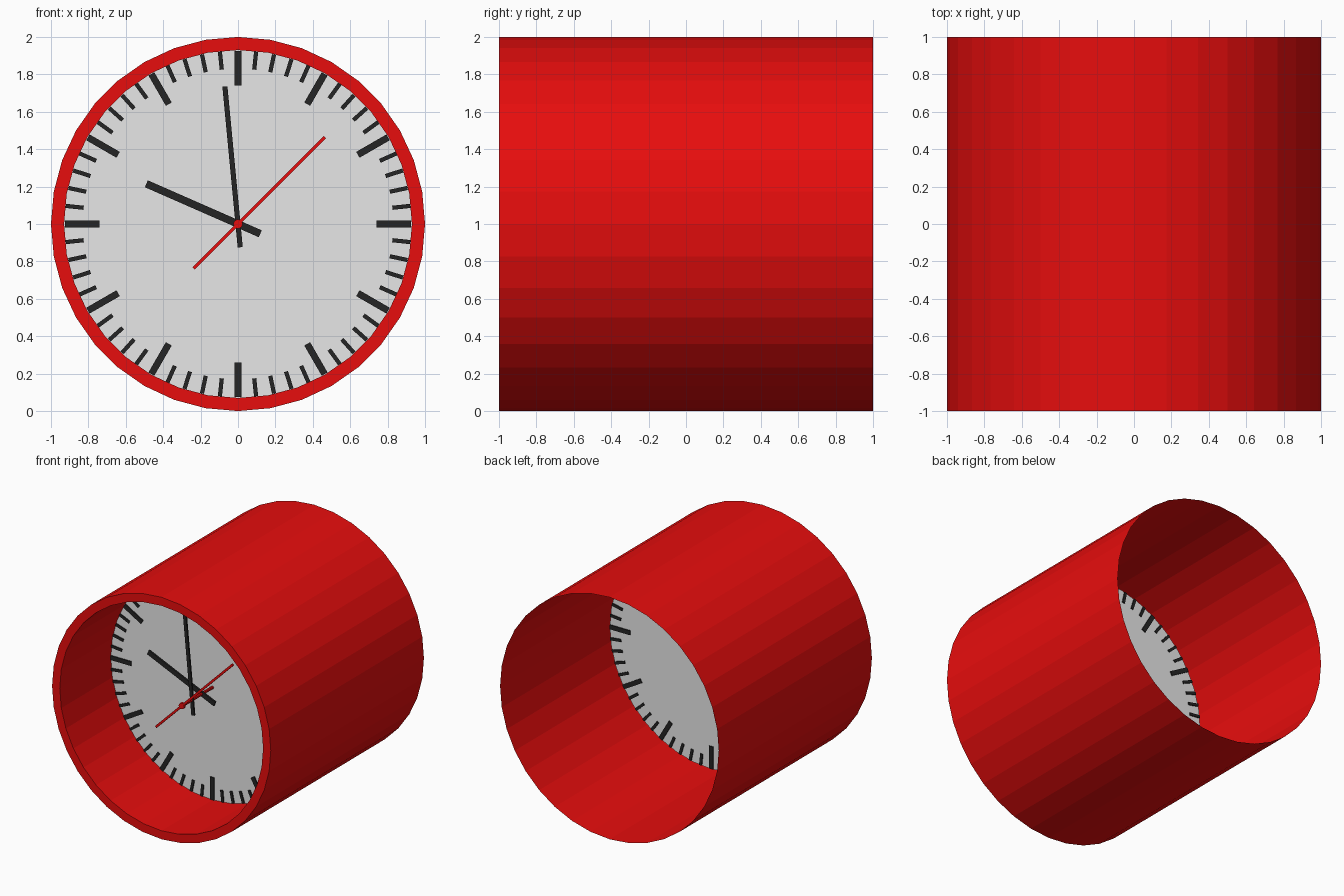
import bpy, bmesh, math
from mathutils import Matrix

if "Cube" in bpy.data.objects:
    bpy.data.objects.remove(bpy.data.objects["Cube"])

SIDES = 36
CENTRE_Z = 1.0
DIAL_Y = -0.333


def material(name, rgb):
    m = bpy.data.materials.new(name)
    m.diffuse_color = (*rgb, 1.0)
    m.use_nodes = True
    m.node_tree.nodes["Principled BSDF"].inputs["Base Color"].default_value = m.diffuse_color
    return m


RED = material("red", (0.8, 0.004, 0.004))
GREY = material("light_grey", (0.8, 0.8, 0.8))
BLACK = material("black", (0.018, 0.018, 0.018))


def finish(name, bm, mat):
    mesh = bpy.data.meshes.new(name)
    bm.to_mesh(mesh)
    bm.free()
    mesh.materials.append(mat)
    ob = bpy.data.objects.new(name, mesh)
    ob.location.z = CENTRE_Z
    bpy.context.collection.objects.link(ob)
    return ob


def ring(bm, radius, y, sides=SIDES):
    return [bm.verts.new((radius * math.cos(2 * math.pi * i / sides), y,
                          radius * math.sin(2 * math.pi * i / sides))) for i in range(sides)]


def lathe(name, profile, mat, sides=SIDES, cap=False):
    """Sweep (radius, y) points round the clock's axis, optionally capping both ends."""
    bm = bmesh.new()
    rings = [ring(bm, r, y, sides) for r, y in profile]
    for a, b in zip(rings, rings[1:]):
        for i in range(sides):
            j = (i + 1) % sides
            bm.faces.new((a[i], a[j], b[j], b[i]))
    if cap:
        bm.faces.new(rings[0])
        bm.faces.new(rings[-1])
        bmesh.ops.recalc_face_normals(bm, faces=bm.faces)
    return finish(name, bm, mat)


def add_bar(bm, turn, r0, r1, width, y, thick):
    """Radial box from r0 to r1, turned clockwise from twelve o'clock."""
    m = (Matrix.Rotation(turn, 4, 'Y')
         @ Matrix.Translation((0, y, (r0 + r1) / 2))
         @ Matrix.Diagonal((width, thick, r1 - r0, 1)))
    bmesh.ops.create_cube(bm, size=1, matrix=m)


def hand(name, dx, dz, tail, width, y, mat):
    bm = bmesh.new()
    add_bar(bm, math.atan2(dx, dz), -tail, math.hypot(dx, dz), width, y, 0.015)
    return finish(name, bm, mat)


# Case: open-backed tube, front rim, and inner sleeve down to the dial
lathe("case", [(1, 1), (1, -1), (0.93, -1), (0.93, DIAL_Y)], RED)

# Dial
bm = bmesh.new()
bm.faces.new(ring(bm, 0.93, DIAL_Y))
finish("dial", bm, GREY)

# Hour and minute marks, showing on both sides of the dial
bm = bmesh.new()
for i in range(60):
    hour = i % 5 == 0
    add_bar(bm, math.radians(6 * i), 0.74 if hour else 0.83, 0.926,
            0.036 if hour else 0.022, DIAL_Y, 0.018)
finish("dial_marks", bm, BLACK)

# Hands, each further forward than the last
hand("hour_hand", -0.49, 0.215, 0.13, 0.04, -0.47, BLACK)
hand("minute_hand", -0.07, 0.735, 0.125, 0.027, -0.6, BLACK)
hand("second_hand", 0.465, 0.465, 0.335, 0.018, -0.73, RED)

# Spindle and its cap
lathe("spindle", [(0.012, DIAL_Y), (0.012, -0.73)], RED, 8, True)
lathe("spindle_cap", [(0.025, -0.72), (0.025, -0.74)], RED, 12, True)
